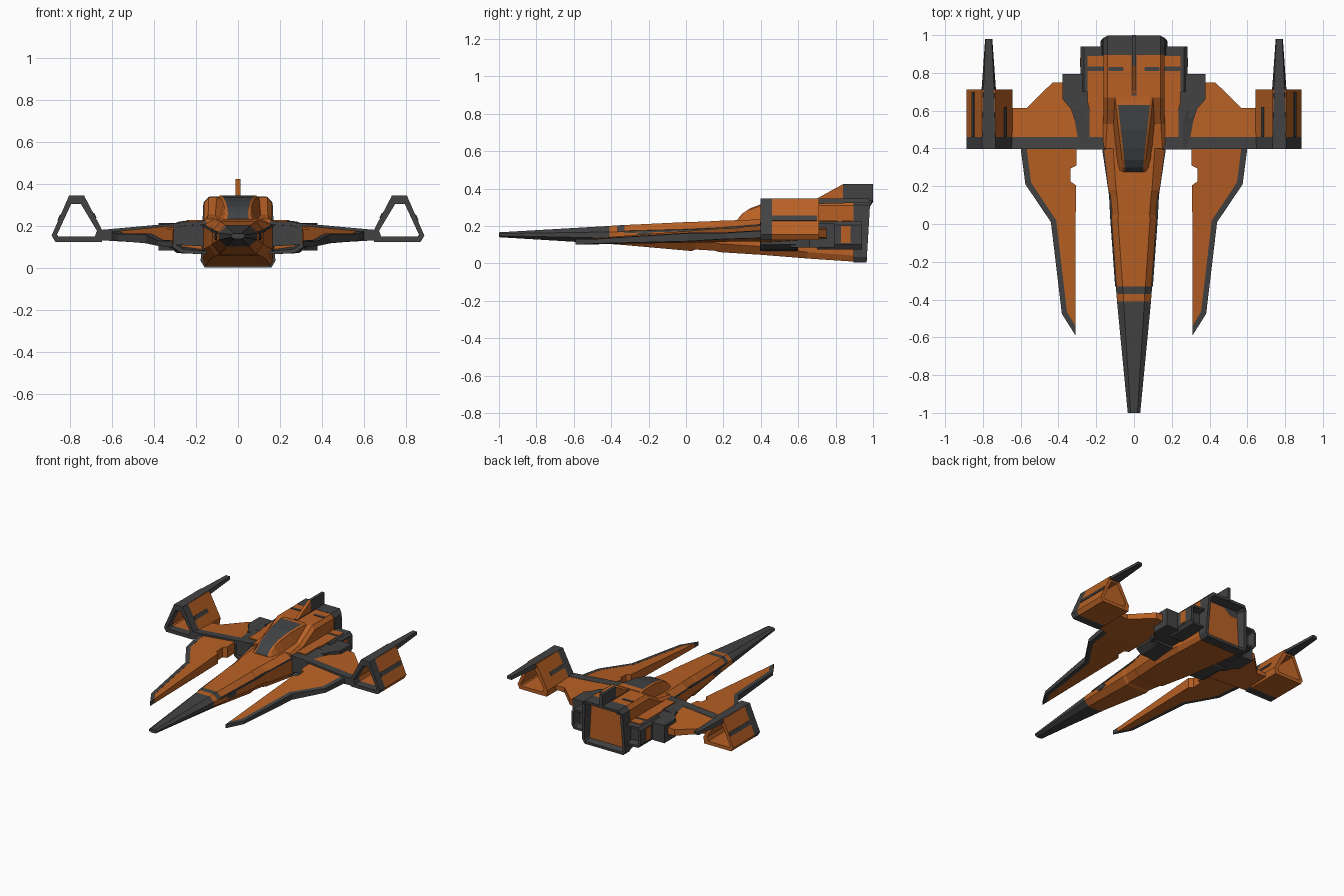
import bpy, bmesh, math
from mathutils import Vector

if "Cube" in bpy.data.objects:
    bpy.data.objects.remove(bpy.data.objects["Cube"])


def material(name, col):
    m = bpy.data.materials.new(name)
    m.diffuse_color = (*col, 1)
    m.use_nodes = True
    m.node_tree.nodes["Principled BSDF"].inputs["Base Color"].default_value = m.diffuse_color
    return m


MATS = [material("burnt_orange", (0.48, 0.118, 0.018)),
        material("charcoal", (0.055, 0.055, 0.056)),
        material("canopy_glass", (0.052, 0.056, 0.06))]
ORANGE, DARK, GLASS = 0, 1, 2


def loft(name, rings, rule=ORANGE, mirror=False, closed=False, hollow=None):
    """Skin rings of 3D points; rule is a colour or f(centre, normal);
    hollow = (direction, rim, depth, colour) sinks the end cap facing that way."""
    bm = bmesh.new()
    vs = [[bm.verts.new(p) for p in r] for r in rings]
    n = len(rings[0])
    pairs = list(zip(vs, vs[1:])) + ([(vs[-1], vs[0])] if closed else [])
    for a, b in pairs:
        for i in range(n):
            j = (i + 1) % n
            bm.faces.new((a[i], a[j], b[j], b[i]))
    caps = [] if closed else [bm.faces.new(vs[0]), bm.faces.new(vs[-1])]
    bmesh.ops.recalc_face_normals(bm, faces=bm.faces)
    for f in bm.faces:
        f.material_index = rule(f.calc_center_median(), f.normal) if callable(rule) else rule
    if hollow:
        d, rim, depth, col = hollow
        cap = max(caps, key=lambda f: f.normal.dot(Vector(d)))
        bmesh.ops.inset_individual(bm, faces=[cap], thickness=rim)
        bmesh.ops.inset_individual(bm, faces=[cap], thickness=0.012, depth=-depth)
        cap.material_index = col
    me = bpy.data.meshes.new(name)
    bm.to_mesh(me)
    bm.free()
    for m in MATS:
        me.materials.append(m)
    ob = bpy.data.objects.new(name, me)
    bpy.context.collection.objects.link(ob)
    if mirror:
        ob.modifiers.new("mirror", 'MIRROR')
    return ob


def sym(y, half):
    """Full ring at y from a right-half profile listed top to bottom."""
    return [(x, y, z) for x, z in half] + [(-x, y, z) for x, z in reversed(half)]


def slab(name, plan, zb, zt, rule=ORANGE, mirror=True):
    """Plan outline between two height functions (or numbers)."""
    h = lambda f, x, y: f(x, y) if callable(f) else f
    return loft(name, [[(x, y, h(f, x, y)) for x, y in plan] for f in (zb, zt)], rule, mirror)


def box(name, x0, x1, y0, y1, z0, z1, rule=ORANGE, mirror=True):
    return slab(name, [(x0, y0), (x1, y0), (x1, y1), (x0, y1)], z0, z1, rule, mirror)


# long nose and lower hull: y, top width, top z, mid width, mid z hi/lo, bottom width, bottom z
hull = [(-1, .018, .166, .033, .159, .148, .018, .14),
        (-.41, .055, .200, .090, .168, .135, .055, .104),
        (-.37, .057, .203, .093, .169, .134, .057, .101),
        (-.33, .060, .205, .096, .170, .132, .060, .098),
        (.03, .085, .222, .122, .180, .115, .085, .066),
        (.05, .082, .222, .118, .180, .117, .084, .074),
        (.15, .090, .226, .128, .186, .112, .094, .068),
        (.18, .095, .228, .136, .190, .105, .102, .060),
        (.40, .110, .235, .165, .205, .090, .130, .046),
        (.65, .130, .240, .165, .210, .060, .145, .026),
        (.92, .140, .240, .168, .210, .040, .155, .008)]


def hull_paint(c, n):
    if c.y < -.41 or -.37 < c.y < -.33 and n.z > .3:
        return DARK
    return ORANGE


loft("lower_hull", [sym(y, [(a, b), (c, d), (c, e), (f, g)])
                    for y, a, b, c, d, e, f, g in hull], hull_paint)

# dark seam line along the fuselage shoulders and oval side ports
loft("shoulder_seam", [[(x + o, y, z + p) for o, p in ((-.007, .004), (.003, .003), (.004, -.008), (-.007, -.006))]
                       for y, x, z in ((-.33, .096, .170), (.03, .122, .180), (.15, .128, .186), (.40, .165, .205))],
     DARK, True)
oval = [(.05 * math.cos(t * math.pi / 4), .016 * math.sin(t * math.pi / 4)) for t in range(8)]
loft("side_port", [[(.104 + .072 * u + o, -.22 + u, .150 + v) for u, v in oval] for o in (-.003, .004)], DARK, True)

# upper hull with sloped front
up = [(.40, .15, .163, .222, .235), (.53, .142, .163, .235, .255), (.67, .14, .162, .31, .338), (.92, .14, .162, .31, .338)]
loft("upper_hull", [sym(y, [(a, d), (b, c), (b, .19)]) for y, a, b, c, d in up])

# canopy with glass on its crown
can = [(.275, .088, .062, .232), (.30, .093, .060, .262), (.34, .098, .064, .29), (.40, .104, .070, .313),
       (.50, .115, .082, .335), (.63, .128, .096, .344), (.67, .13, .1, .34)]
loft("canopy", [sym(y, [(b - .012, z + .003), (b, z - .004), (a, .21 + .08 * max(0, y - .4))]) for y, a, b, z in can],
     lambda c, n: GLASS if n.z > .25 and abs(c.x) < .03 and c.y < .63 else ORANGE)

# main engine nozzle, recessed at the back
noz = [(.14, .34), (.165, .312), (.178, .035), (.16, .004)]
loft("engine_nozzle", [sym(.895, noz), [(x, .965 + .06 * z + .012 * (abs(x) < .15), z) for x, y, z in sym(0, noz)]],
     DARK, hollow=((0, 1, 0), .022, .07, DARK))

# tail fin: orange ramp and dark blade
fin = lambda nm, pts, c: loft(nm, [[(s, y, z) for y, z in pts] for s in (-.011, .011)], c)
fin("tail_fin_front", [(.67, .33), (.84, .424), (.84, .33)], ORANGE)
fin("tail_fin_rear", [(.84, .32), (.84, .424), (1.0, .424), (1.0, .325)], DARK)
box("spine_groove", -.013, .013, .68, .90, .335, .342, DARK, False)
box("deck_notch", .055, .135, .81, .83, .335, .342, DARK)

# side engines: front intake, flared cowl, rear exhaust box
intake = [(.15, .222), (.26, .222), (.31, .205), (.31, .10), (.27, .072), (.15, .066)]
ring = lambda y, k: [(x if x < .2 else x + k, y, z) for x, z in intake]
loft("side_intake", [ring(.395, 0), ring(.53, 0), ring(.60, .02)], DARK, True,
     hollow=((0, -1, 0), .02, .05, ORANGE))
slab("side_cowl", [(.15, .56), (.315, .56), (.335, .61), (.378, .66), (.378, .795), (.15, .795)], .085, .216, DARK)
exhaust = [(.15, .225), (.265, .225), (.283, .205), (.283, .10), (.265, .075), (.15, .075)]
loft("side_exhaust", [[(x, y, z) for x, z in exhaust] for y in (.70, .94)], DARK, True,
     hollow=((0, 1, 0), .018, .05, DARK))
slab("engine_deck_panel", [(.16, .46), (.235, .46), (.235, .60), (.245, .64), (.245, .81), (.16, .81)], .22, .229)
box("rear_deck_panel", .16, .245, .835, .89, .22, .229)
box("exhaust_side_panel", .28, .287, .83, .88, .11, .20)

# wings
wt = lambda x, y: .212 - .09 * (x - .3) - .05 * (y - .4)
wb = lambda x, y: .112 + .06 * (x - .3) + .05 * (y - .4)
slab("wing", [(.16, .46), (.65, .46), (.65, .613), (.57, .613), (.43, .75), (.16, .75)], wb, wt)
slab("wing_spar", [(.16, .398), (.66, .398), (.66, .46), (.16, .46)],
     wb, lambda x, y: wt(x, y) + .002, lambda c, n: DARK if n.z > -.5 else ORANGE)

# forward blades with dark outer edge
bt = lambda x, y: .128 + .075 * (y + .59) - .10 * (x - .31)
bb = lambda x, y: .100 + .018 * (y + .59) + .06 * (x - .31)
outer = [(.31, -.59), (.382, -.475), (.44, .01), (.575, .21), (.60, .40)]
inner = [(.31, -.54), (.355, -.465), (.412, .02), (.545, .22), (.568, .40)]
slab("blade", inner + [(.305, .40), (.305, .31), (.335, .295), (.335, .225), (.308, .205)], bb, bt)
slab("blade_edge", outer + inner[::-1], bb, lambda x, y: bt(x, y) + .001, DARK)

# wing tip tunnels
tip_o = [(.648, .125), (.87, .125), (.888, .155), (.805, .345), (.733, .345), (.642, .172)]
tip_i = [(.682, .150), (.855, .150), (.862, .160), (.795, .305), (.748, .305), (.672, .178)]
for nm, y0, y1, col in (("tip_tunnel_front", .398, .46, DARK), ("tip_tunnel", .46, .712, ORANGE)):
    loft(nm, [[(x, y, z) for x, z in p] for p, y in ((tip_o, y0), (tip_o, y1), (tip_i, y1), (tip_i, y0))],
         col, True, True)

# long tapering rails on the tips
loft("tip_rail", [[(.769 + s * w, y, z) for s, w, z in ((-1, a, .347), (1, a, .347), (1, a + d, b), (-1, a + d, b))]
                  for y, a, b, d in ((.397, .036, .318, .010), (.712, .028, .318, .010), (.98, .016, .325, .003))], DARK, True)


# dark stripes on the outer and inner tunnel walls
def stripe(name, p, q, t0, t1, y0, y1):
    a, b = Vector(p), Vector(q)
    nrm = Vector((b.y - a.y, a.x - b.x)).normalized() * .004
    pts = [a.lerp(b, t0) - nrm, a.lerp(b, t1) - nrm, a.lerp(b, t1) + nrm, a.lerp(b, t0) + nrm]
    loft(name, [[(v.x, y, v.y) for v in pts] for y in (y0, y1)], DARK, True)


stripe("tip_stripe_outer", tip_o[2], tip_o[3], .38, .52, .46, .70)
stripe("tip_stripe_inner", tip_o[5], tip_o[4], .38, .52, .46, .62)
